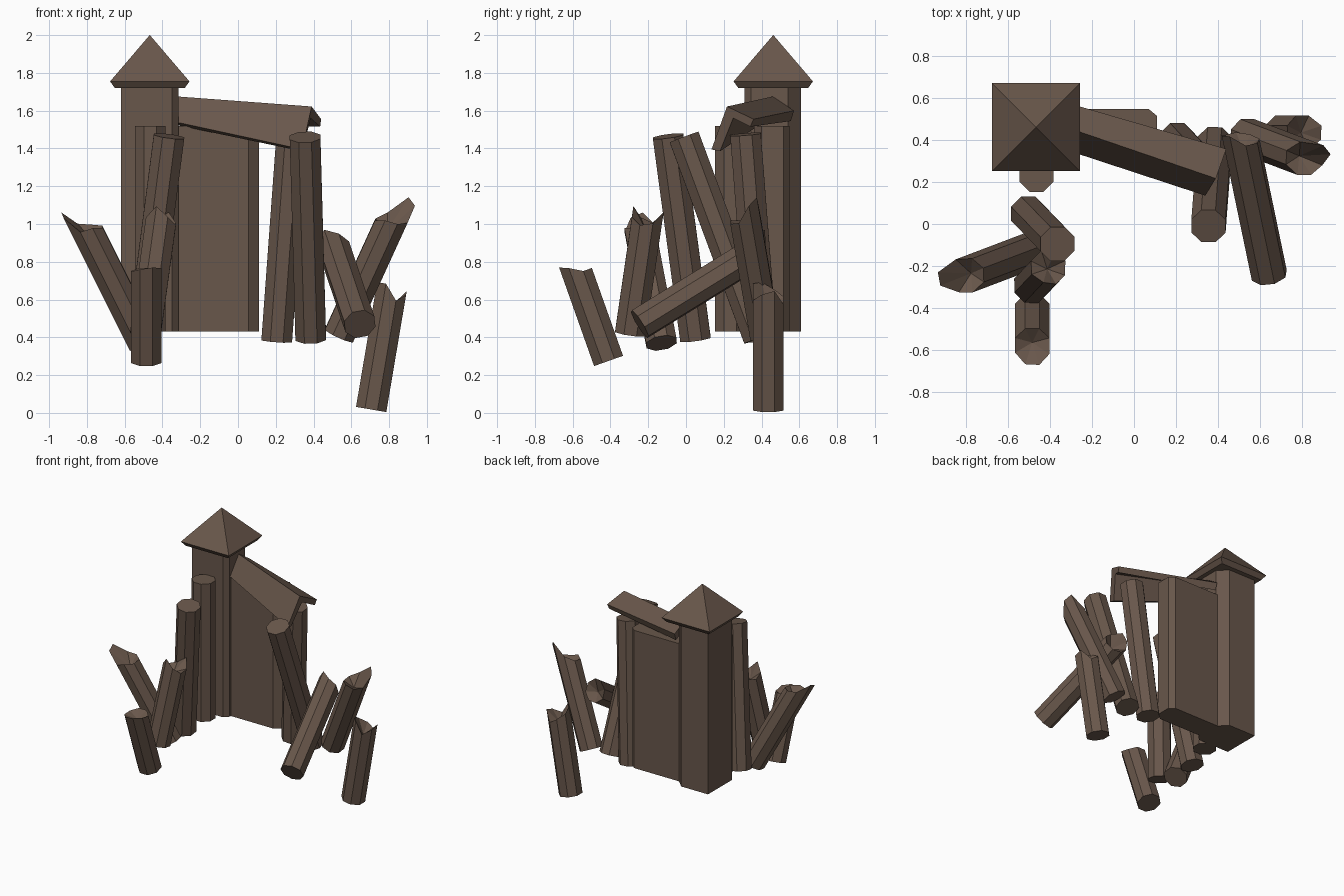
import bpy, math
from mathutils import Vector

if "Cube" in bpy.data.objects:
    bpy.data.objects.remove(bpy.data.objects["Cube"])

wood = bpy.data.materials.new("dark_brown")
wood.diffuse_color = (0.14, 0.095, 0.07, 1)
wood.use_nodes = True
wood.node_tree.nodes["Principled BSDF"].inputs["Base Color"].default_value = wood.diffuse_color


def make(name, verts, faces):
    me = bpy.data.meshes.new(name)
    me.from_pydata([tuple(v) for v in verts], [], faces)
    me.materials.append(wood)
    ob = bpy.data.objects.new(name, me)
    bpy.context.collection.objects.link(ob)
    return ob


def loft(name, rings):
    """Closed solid through rings that have equal point counts."""
    n = len(rings[0])
    faces = [tuple(reversed(range(n)))]
    for r in range(len(rings) - 1):
        a, b = r * n, (r + 1) * n
        faces += [(a + i, a + (i + 1) % n, b + (i + 1) % n, b + i) for i in range(n)]
    faces.append(tuple(range((len(rings) - 1) * n, len(rings) * n)))
    return make(name, [p for ring in rings for p in ring], faces)


def prism(name, outline, z0, z1):
    return loft(name, [[(x, y, z) for x, y in outline] for z in (z0, z1)])


def post(name, bottom, top, jag=None, r=0.088):
    """Eight-sided leaning post; jag raises each rim point for a broken end."""
    bottom, top = Vector(bottom), Vector(top)
    axis = (top - bottom).normalized()
    q = Vector((0, 0, 1)).rotation_difference(axis)
    ring = [q @ Vector((r * math.cos(a), r * math.sin(a), 0))
            for a in (math.radians(22.5 + 45 * i) for i in range(8))]
    rim = jag or [0] * 8
    verts = [bottom + p for p in ring] + [top + p + axis * j for p, j in zip(ring, rim)]
    verts.append(top - axis * (0.03 if jag else 0))
    faces = [tuple(reversed(range(8)))]
    for i in range(8):
        k = (i + 1) % 8
        faces += [(i, k, 8 + k, 8 + i), (8 + i, 8 + k, 16)]
    return make(name, verts, faces)


def square(cx, cy, h, z):
    return [(cx + sx * h, cy + sy * h, z) for sx, sy in ((-1, -1), (1, -1), (1, 1), (-1, 1))]


# Tower with cut corners and its pyramid cap
prism("tower", [(-.62, .31), (-.35, .31), (-.315, .345), (-.315, .54),
                (-.385, .61), (-.62, .61)], 0.43, 1.73)
loft("tower_cap", [square(-.467, .462, h, z)
                   for h, z in ((.185, 1.72), (.21, 1.755), (.0005, 2.0))])

# Wall beside the tower
prism("wall", [(-.34, .36), (.055, .36), (.11, .40), (.11, .515),
               (.07, .548), (-.34, .548)], 0.43, 1.52)

# Slanted gable roof, lofted between its two end sections
loft("slanted_roof", [
    [(-.33, .355, 1.54), (-.33, .39, 1.525), (-.32, .455, 1.62),
     (-.30, .555, 1.545), (-.30, .572, 1.60), (-.32, .46, 1.675)],
    [(.34, .135, 1.395), (.34, .18, 1.385), (.385, .25, 1.56),
     (.435, .34, 1.515), (.44, .358, 1.555), (.39, .217, 1.622)]])

# Whole posts
post("tower_front_post", (-.465, .235, .43), (-.465, .235, 1.52))
post("left_tall_post", (-.505, .05, .39), (-.365, -.095, 1.465))
post("right_tall_post", (.385, .385, .395), (.355, -.01, 1.46))
post("inner_right_post", (.205, .40, .38), (.285, .315, 1.475))

# Broken posts with jagged ends
post("left_outer_broken_post", (-.50, -.13, .37), (-.79, -.24, .95),
     [0, .02, .06, .16, .14, .04, .03, 0])
post("left_middle_broken_post", (-.49, -.295, .42), (-.41, -.21, 1.0),
     [.02, .08, .02, 0, .02, .08, .03, 0])
post("left_front_broken_post", (-.485, -.41, .275), (-.485, -.575, .74),
     [0, 0, 0, 0, .02, .05, .06, .04])
post("right_fallen_post", (.645, -.245, .47), (.515, .38, .855),
     [0, 0, .02, .04, .08, .10, .04, .02])
post("right_leaning_broken_post", (.535, .42, .41), (.80, .32, .99),
     [.15, .17, .05, 0, 0, .03, .04, .06])
post("right_low_broken_post", (.705, .435, .018), (.80, .435, .58),
     [.08, 0, .03, .06, .10, .10, .02, .06])
